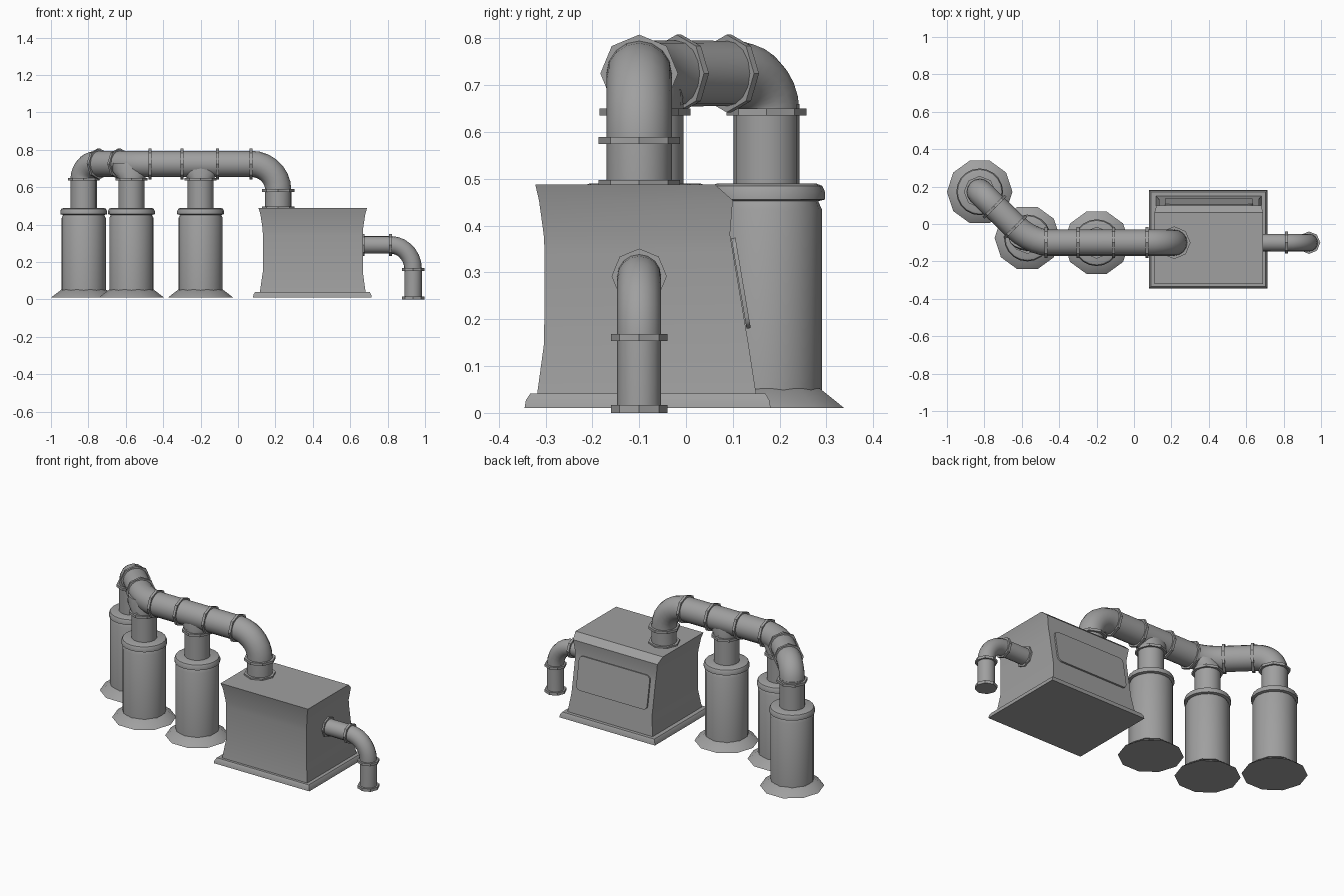
import bpy, bmesh, math
from mathutils import Vector

cube = bpy.data.objects.get("Cube")
if cube:
    bpy.data.objects.remove(cube, do_unlink=True)

steel = bpy.data.materials.new("steel grey")
steel.use_nodes = True
GREY = (0.35, 0.35, 0.35, 1)
steel.diffuse_color = GREY
steel.node_tree.nodes["Principled BSDF"].inputs["Base Color"].default_value = GREY


def select(ob):
    bpy.ops.object.select_all(action="DESELECT")
    ob.select_set(True)
    bpy.context.view_layer.objects.active = ob


def finish(ob, angle=40):
    ob.data.materials.clear()
    ob.data.materials.append(steel)
    select(ob)
    bpy.ops.object.shade_smooth_by_angle(angle=math.radians(angle))
    return ob


def loft(name, rings, angle=40):
    """Skin a list of point rings and cap both ends."""
    bm = bmesh.new()
    loops = [[bm.verts.new(p) for p in ring] for ring in rings]
    n = len(loops[0])
    for a, b in zip(loops, loops[1:]):
        for i in range(n):
            j = (i + 1) % n
            bm.faces.new((a[i], a[j], b[j], b[i]))
    bm.faces.new(loops[0][::-1])
    bm.faces.new(loops[-1])
    bmesh.ops.recalc_face_normals(bm, faces=bm.faces)
    mesh = bpy.data.meshes.new(name)
    bm.to_mesh(mesh)
    bm.free()
    ob = bpy.data.objects.new(name, mesh)
    bpy.context.collection.objects.link(ob)
    return finish(ob, angle)


def circle(x, y, z, rx, ry, sides):
    turns = [math.tau * i / sides for i in range(sides)]
    return [(x + rx * math.cos(t), y + ry * math.sin(t), z) for t in turns]


def lathe(name, x, y, profile, sides):
    return loft(name, [circle(x, y, z, r, r, sides) for r, z in profile])


def rect(x0, x1, y0, y1, z):
    return [(x0, y0, z), (x1, y0, z), (x1, y1, z), (x0, y1, z)]


def collar(name, centre, direction, radius, thick=0.015):
    """Eight-sided pipe collar facing along a direction."""
    ob = lathe(name, 0, 0, [(radius, -thick / 2), (radius, thick / 2)], 8)
    ob.rotation_euler = Vector(direction).to_track_quat("Z", "Y").to_euler()
    ob.location = centre
    return ob


def bend(start, corner, end, steps=7):
    """Quarter-ellipse style arc from start to end around a corner."""
    s, c, e = Vector(start), Vector(corner), Vector(end)
    hub = s + e - c
    pts = []
    for i in range(steps + 1):
        t = math.pi / 2 * i / steps
        pts.append(hub + (s - hub) * math.cos(t) + (e - hub) * math.sin(t))
    return pts


def pipe(name, points, radius):
    curve = bpy.data.curves.new(name, "CURVE")
    curve.dimensions = "3D"
    curve.bevel_depth = radius
    curve.bevel_resolution = 6
    curve.use_fill_caps = True
    spline = curve.splines.new("POLY")
    spline.points.add(len(points) - 1)
    for p, co in zip(spline.points, points):
        p.co = (*co, 1)
    ob = bpy.data.objects.new(name, curve)
    bpy.context.collection.objects.link(ob)
    select(ob)
    bpy.ops.object.convert(target="MESH")
    return finish(bpy.context.view_layer.objects.active)


# Storage tanks with flared feet, rounded caps and riser pipes
TANKS = {"outer": (-0.825, 0.172), "middle": (-0.57, -0.075), "inner": (-0.2, -0.1)}
for label, (x, y) in TANKS.items():
    lathe(label + "_tank_foot", x, y, [(0.175, 0.01), (0.12, 0.052)], 10)
    lathe(label + "_tank_body", x, y,
          [(0.118, 0.04), (0.118, 0.435), (0.108, 0.458)], 20)
    lathe(label + "_tank_cap", x, y,
          [(0.11, 0.452), (0.125, 0.456), (0.125, 0.472), (0.119, 0.485),
           (0.106, 0.49)], 20)
    lathe(label + "_riser", x, y, [(0.07, 0.48), (0.07, 0.66)], 16)
    collar(label + "_riser_collar", (x, y, 0.643), (0, 0, 1), 0.085)

# Flared tees where two risers join the main pipe
for label in ("middle", "inner"):
    x, y = TANKS[label]
    loft(label + "_tee", [circle(x, y, 0.645, 0.07, 0.07, 16),
                          circle(x, y, 0.685, 0.1, 0.068, 16),
                          circle(x, y, 0.73, 0.1, 0.06, 16)])

# Main overhead pipe
H = 0.725
ox, oy = TANKS["outer"]
main = [(0.215, -0.1, 0.485)]
main += bend((0.215, -0.1, 0.585), (0.215, -0.1, H), (0.07, -0.1, H))
main += bend((-0.46, -0.1, H), (-0.55, -0.1, H), (-0.63, -0.02, H), 5)
main += bend((-0.755, 0.102, H), (ox, oy, H), (ox, oy, 0.645))
pipe("main_pipe", main, 0.07)
for i, x in enumerate((0.07, -0.11, -0.3, -0.47)):
    collar(f"main_collar_{i + 1}", (x, -0.1, H), (1, 0, 0), 0.083)
for i, (x, y) in enumerate(((-0.635, -0.015), (-0.745, 0.092))):
    collar(f"diagonal_collar_{i + 1}", (x, y, H), (-1, 1, 0), 0.083)
collar("inlet_collar", (0.215, -0.1, 0.582), (0, 0, 1), 0.087)
collar("inlet_base_collar", (0.215, -0.1, 0.49), (0, 0, 1), 0.087, 0.014)

# Machine housing: stepped plinth and pinched casing
loft("housing_plinth", [rect(0.08, 0.715, -0.345, 0.181, 0.01),
                        rect(0.083, 0.712, -0.342, 0.178, 0.027),
                        rect(0.092, 0.703, -0.333, 0.17, 0.041)], 30)
loft("housing_casing", [rect(0.117, 0.682, -0.318, 0.15, 0.04),
                        rect(0.133, 0.667, -0.303, 0.133, 0.15),
                        rect(0.133, 0.667, -0.302, 0.1, 0.345),
                        rect(0.131, 0.669, -0.304, 0.094, 0.381),
                        rect(0.12, 0.68, -0.314, 0.1, 0.454),
                        rect(0.11, 0.69, -0.322, 0.062, 0.488)], 20)

# Rounded access panel lying on the sloping back
PX, PZ, R = 0.235, 0.098, 0.025
outline = []
for k, (sx, sz) in enumerate(((1, 1), (-1, 1), (-1, -1), (1, -1))):
    for i in range(4):
        t = math.pi / 2 * (k + i / 3)
        outline.append((sx * (PX - R) + R * math.cos(t), sz * (PZ - R) + R * math.sin(t)))
panel = loft("access_panel", [[(u, d, v) for u, v in outline] for d in (-0.004, 0.005)])
panel.location = (0.4, 0.117, 0.277)
panel.rotation_euler.x = math.atan2(0.033, 0.195)

# Outlet pipe bending down to the floor
outlet = [(0.65, -0.1, 0.292)]
outlet += bend((0.815, -0.1, 0.292), (0.936, -0.1, 0.292), (0.936, -0.1, 0.163))
outlet.append((0.936, -0.1, 0.004))
pipe("outlet_pipe", outlet, 0.047)
collar("outlet_wall_collar", (0.669, -0.1, 0.292), (1, 0, 0), 0.059)
collar("outlet_collar", (0.815, -0.1, 0.292), (1, 0, 0), 0.059)
collar("outlet_lower_collar", (0.936, -0.1, 0.161), (0, 0, 1), 0.06)
collar("outlet_foot_collar", (0.936, -0.1, 0.0085), (0, 0, 1), 0.06, 0.017)
